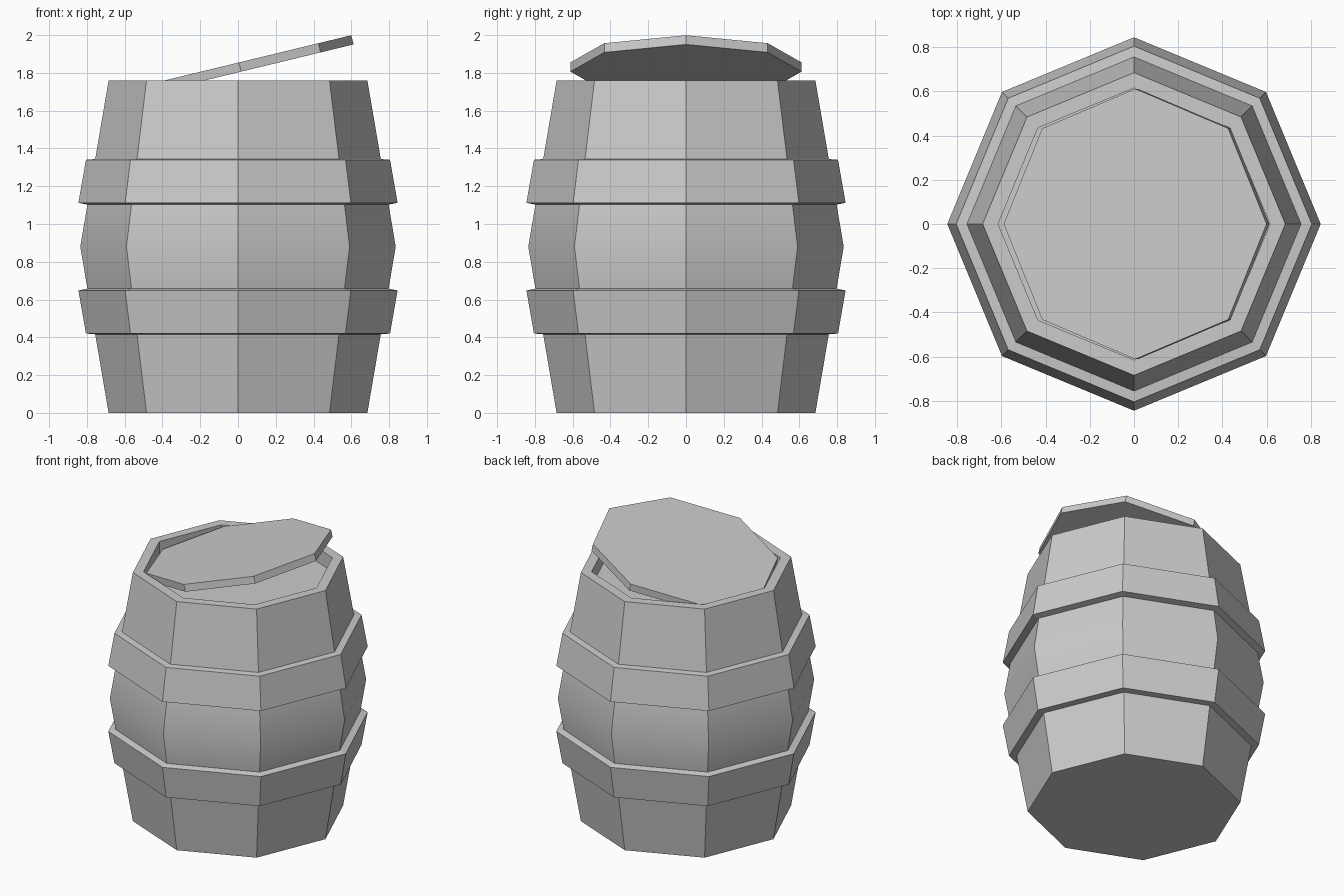
import bpy, bmesh, math
from mathutils import Matrix

if "Cube" in bpy.data.objects:
    bpy.data.objects.remove(bpy.data.objects["Cube"])

SIDES = 8


def lathe(name, profile, closed=False):
    """Spin an (r, z) profile into an eight-sided object; open ends are capped."""
    bm = bmesh.new()
    rings = []
    for r, z in profile:
        rings.append([bm.verts.new((r * math.cos(math.tau * i / SIDES),
                                    r * math.sin(math.tau * i / SIDES), z))
                      for i in range(SIDES)])
    pairs = list(zip(rings, rings[1:]))
    if closed:
        pairs.append((rings[-1], rings[0]))
    for a, b in pairs:
        for i in range(SIDES):
            j = (i + 1) % SIDES
            bm.faces.new((a[i], a[j], b[j], b[i]))
    if not closed:
        bm.faces.new(rings[0])
        bm.faces.new(rings[-1])
    bmesh.ops.recalc_face_normals(bm, faces=bm.faces)
    mesh = bpy.data.meshes.new(name)
    bm.to_mesh(mesh)
    bm.free()
    obj = bpy.data.objects.new(name, mesh)
    bpy.context.collection.objects.link(obj)
    return obj


# Barrel body: bulging staves, flat rim and recessed top
body = lathe("barrel_body", [
    (0.685, 0), (0.796, 0.65), (0.835, 0.88), (0.796, 1.11), (0.685, 1.76),
    (0.615, 1.76), (0.615, 1.66)])
bpy.context.view_layer.objects.active = body
body.select_set(True)
bpy.ops.object.shade_smooth_by_angle(angle=math.radians(30))
body.select_set(False)

# Two hoops, mirrored about the middle of the barrel
hoop = [(0.745, 0.415), (0.805, 0.42), (0.845, 0.648), (0.785, 0.66)]
lathe("lower_hoop", hoop, closed=True)
lathe("upper_hoop", [(r, 1.76 - z) for r, z in hoop], closed=True)

# Loose lid, one edge down in the recess and the other raised
lid = lathe("lid", [(0.612, -0.025), (0.612, 0.025)])
lid.data.transform(Matrix.Translation((0.011, 0, 1.831))
                   @ Matrix.Rotation(math.radians(-13.6), 4, 'Y'))
